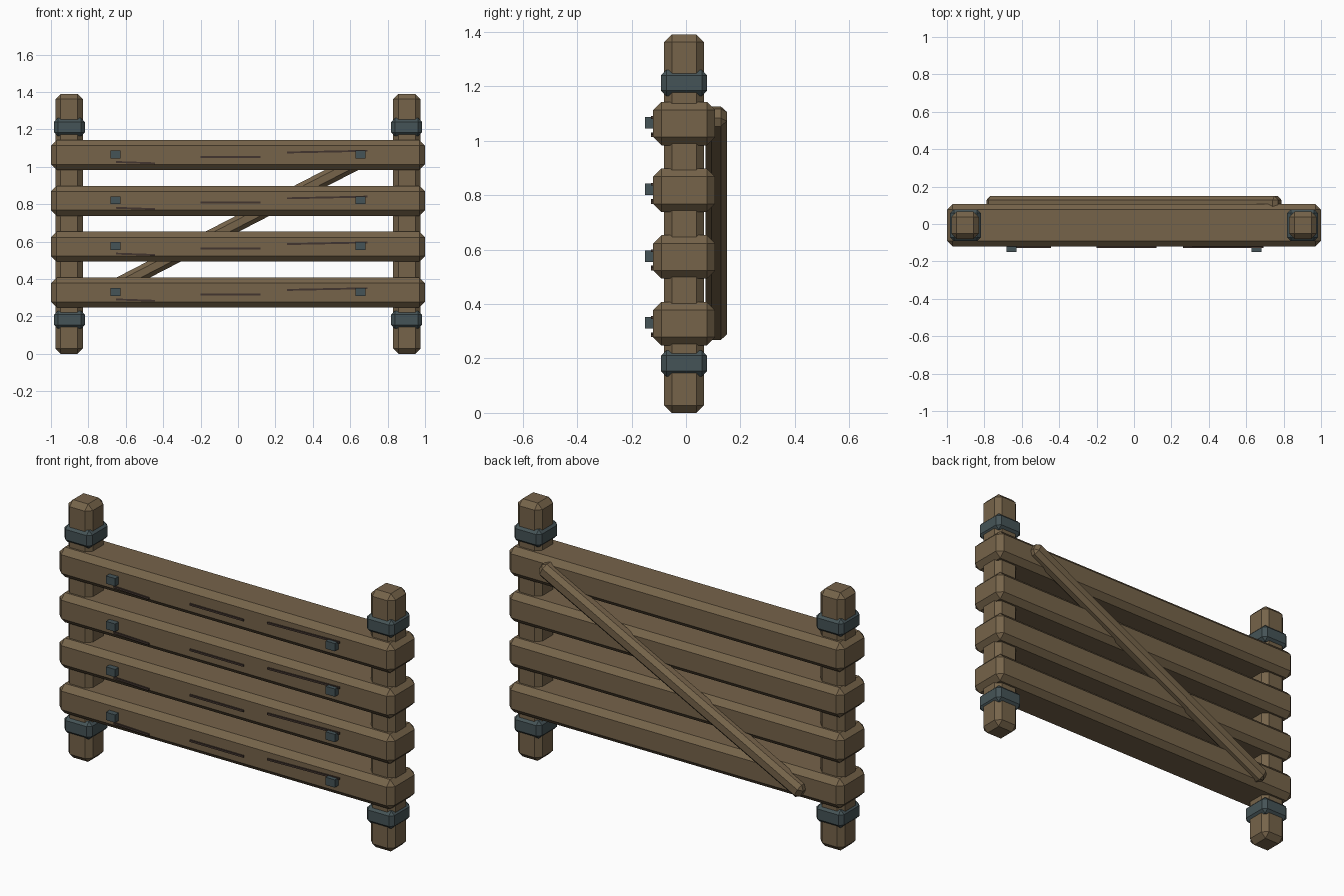
import bpy
import bmesh
from math import radians
from mathutils import Matrix, Vector

cube = bpy.data.objects.get("Cube")
if cube:
    bpy.data.objects.remove(cube, do_unlink=True)


def material(name, color):
    mat = bpy.data.materials.new(name)
    mat.use_nodes = True
    mat.diffuse_color = (*color, 1)
    mat.node_tree.nodes["Principled BSDF"].inputs["Base Color"].default_value = (*color, 1)
    return mat


WOOD = material("brown wood", (0.18, 0.126, 0.068))
IRON = material("blue grey iron", (0.06, 0.088, 0.095))
CRACK = material("dark crack", (0.055, 0.036, 0.028))


def block(name, center, size, mat, bevel=0.0, tilt=0.0):
    """Chamfered box; tilt is the upward slope toward +x in degrees."""
    bm = bmesh.new()
    bmesh.ops.create_cube(bm, size=1)
    bmesh.ops.scale(bm, vec=Vector(size), verts=bm.verts)
    if bevel:
        bmesh.ops.bevel(bm, geom=bm.edges[:], offset=bevel, segments=1,
                        profile=0.5, affect='EDGES')
    bmesh.ops.rotate(bm, cent=(0, 0, 0), verts=bm.verts,
                     matrix=Matrix.Rotation(radians(-tilt), 3, 'Y'))
    mesh = bpy.data.meshes.new(name)
    bm.to_mesh(mesh)
    bm.free()
    mesh.materials.append(mat)
    obj = bpy.data.objects.new(name, mesh)
    obj.location = center
    bpy.context.collection.objects.link(obj)
    return obj


MID_Y = -0.007

# Posts with two iron bands each
for side, sx in (("left", 1), ("right", -1)):
    x = 0.903 * sx
    block(f"{side}_post", (x, MID_Y, 0.695), (0.146, 0.146, 1.39), WOOD, 0.028)
    for level, z in (("lower", 0.182), ("upper", 1.212)):
        block(f"{side}_{level}_band", (x * 0.998, MID_Y, z),
              (0.165, 0.17, 0.096), IRON, 0.02)

# Rails with pegs and surface cracks: crack = x, height offset, length, tilt
cracks = ((-0.548, -0.041, 0.21, -2), (-0.04, -0.01, 0.32, 0), (0.478, 0.018, 0.43, 1.2))
for i in range(4):
    z = 0.328 + 0.245 * i
    block(f"rail_{i + 1}", (0, MID_Y, z), (2, 0.227, 0.16), WOOD, 0.03)
    for side, sx in (("left", 1), ("right", -1)):
        block(f"{side}_peg_{i + 1}", (0.655 * sx, -0.133, z + 0.003),
              (0.055, 0.034, 0.042), IRON)
    for j, (x, dz, length, tilt) in enumerate(cracks):
        block(f"crack_{i + 1}_{j + 1}", (x, -0.1235, z + dz),
              (length, 0.009, 0.01), CRACK, tilt=tilt)

# Diagonal brace across the back
block("diagonal_brace", (0, 0.111, 0.697), (1.755, 0.078, 0.082), WOOD, 0.022, tilt=27.3)
